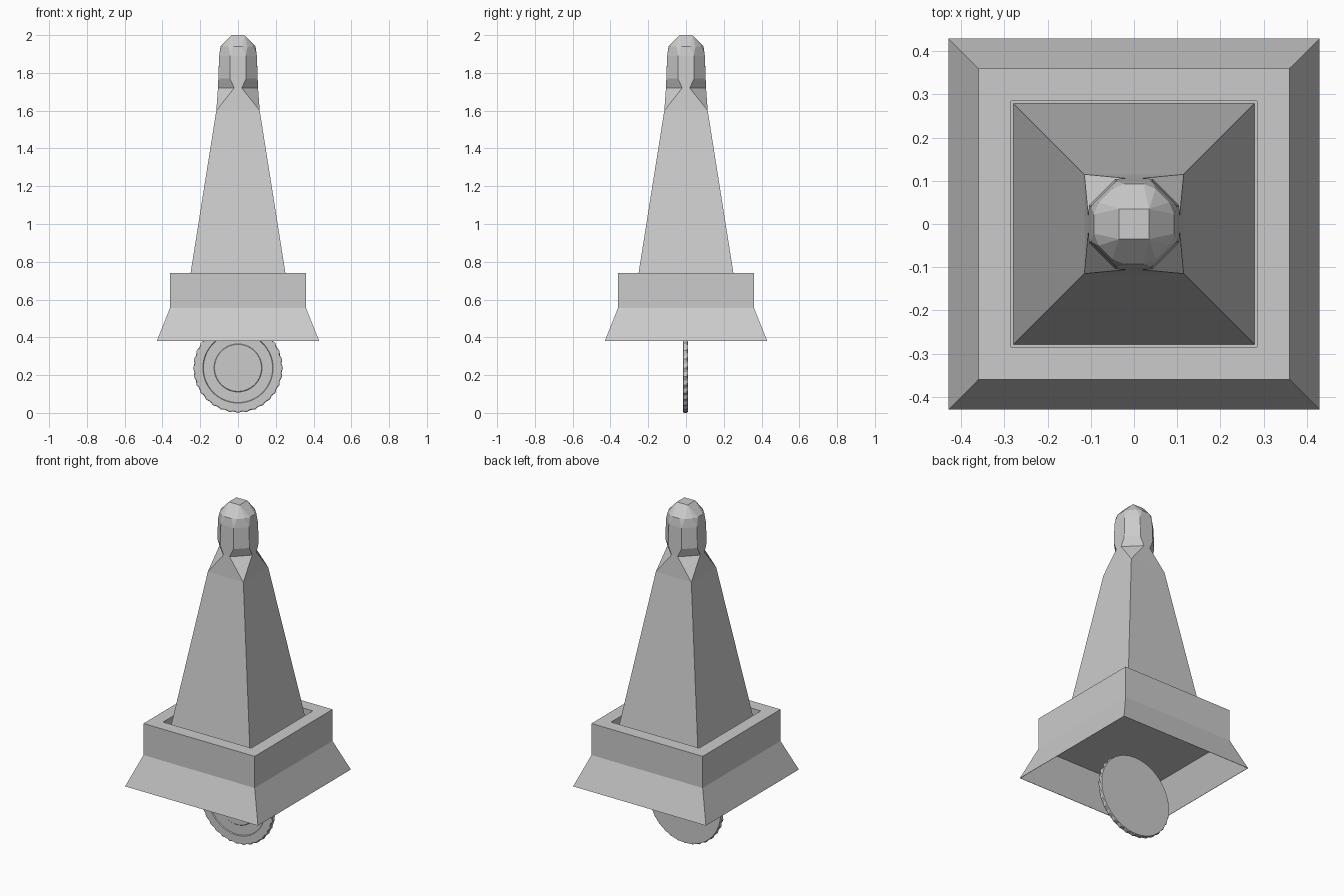
import bpy, bmesh
from math import cos, sin, pi

if "Cube" in bpy.data.objects:
    bpy.data.objects.remove(bpy.data.objects["Cube"])

grey = bpy.data.materials.new("plain grey")
grey.diffuse_color = (0.6, 0.6, 0.6, 1)
grey.use_nodes = True
grey.node_tree.nodes["Principled BSDF"].inputs["Base Color"].default_value = grey.diffuse_color


def finish(name, bm):
    bmesh.ops.recalc_face_normals(bm, faces=bm.faces)
    me = bpy.data.meshes.new(name)
    bm.to_mesh(me)
    bm.free()
    me.materials.append(grey)
    ob = bpy.data.objects.new(name, me)
    bpy.context.collection.objects.link(ob)
    return ob


def loft(name, rings):
    """Join rings of points with quads and cap both ends."""
    bm = bmesh.new()
    loops = [[bm.verts.new(p) for p in ring] for ring in rings]
    for a, b in zip(loops, loops[1:]):
        n = len(a)
        for i in range(n):
            j = (i + 1) % n
            bm.faces.new((a[i], a[j], b[j], b[i]))
    bm.faces.new(loops[0])
    bm.faces.new(loops[-1])
    return finish(name, bm)


def hull(name, points):
    bm = bmesh.new()
    for p in points:
        bm.verts.new(p)
    res = bmesh.ops.convex_hull(bm, input=bm.verts)
    junk = {v for v in res["geom_interior"] if isinstance(v, bmesh.types.BMVert)}
    bmesh.ops.delete(bm, geom=list(junk), context='VERTS')
    bmesh.ops.dissolve_limit(bm, angle_limit=0.02, verts=bm.verts, edges=bm.edges)
    return finish(name, bm)


def square(h, z):
    return [(-h, -h, z), (h, -h, z), (h, h, z), (-h, h, z)]


def side_pairs(apothem, half, z, sides):
    """Two points on each side of a regular polygon, 'half' from its middle."""
    pts = []
    for k in range(sides):
        a = 2 * pi * k / sides
        for s in (-half, half):
            pts.append((apothem * cos(a) - s * sin(a), apothem * sin(a) + s * cos(a), z))
    return pts


# flared hollow skirt with a square rim and a groove around the spire
loft("skirt", [square(h, z) for h, z in (
    (0.356, 0.555), (0.428, 0.38), (0.43, 0.38), (0.36, 0.555),
    (0.36, 0.74), (0.285, 0.74), (0.285, 0.56))])

# tapering square spire
loft("spire", [square(0.28, 0.557), square(0.115, 1.6)])

# shoulder from the square spire to the finial
neck = side_pairs(0.106, 0.02, 1.72, 4)
hull("shoulder", square(0.115, 1.6) + neck)

# faceted eight-sided finial
hull("finial", neck
     + side_pairs(0.104, 0.043, 1.77, 8)
     + side_pairs(0.1, 0.0414, 1.89, 8)
     + side_pairs(0.093, 0.022, 1.94, 8)
     + square(0.035, 2.0))

# upright disc with a scalloped edge and stepped rings on its front
N, BUMPS, CZ = 128, 32, 0.238


def disc_ring(r, y, wave=0.0):
    pts = []
    for i in range(N):
        a = 2 * pi * i / N
        rr = r - wave * (0.5 - 0.5 * cos(BUMPS * a))
        pts.append((rr * cos(a), y, CZ + rr * sin(a)))
    return pts


loft("disc", [disc_ring(*p) for p in (
    (0.232, 0.011), (0.238, 0.006, 0.007), (0.238, -0.012, 0.007), (0.23, -0.016),
    (0.186, -0.016), (0.183, -0.011), (0.127, -0.011), (0.124, -0.014))])
